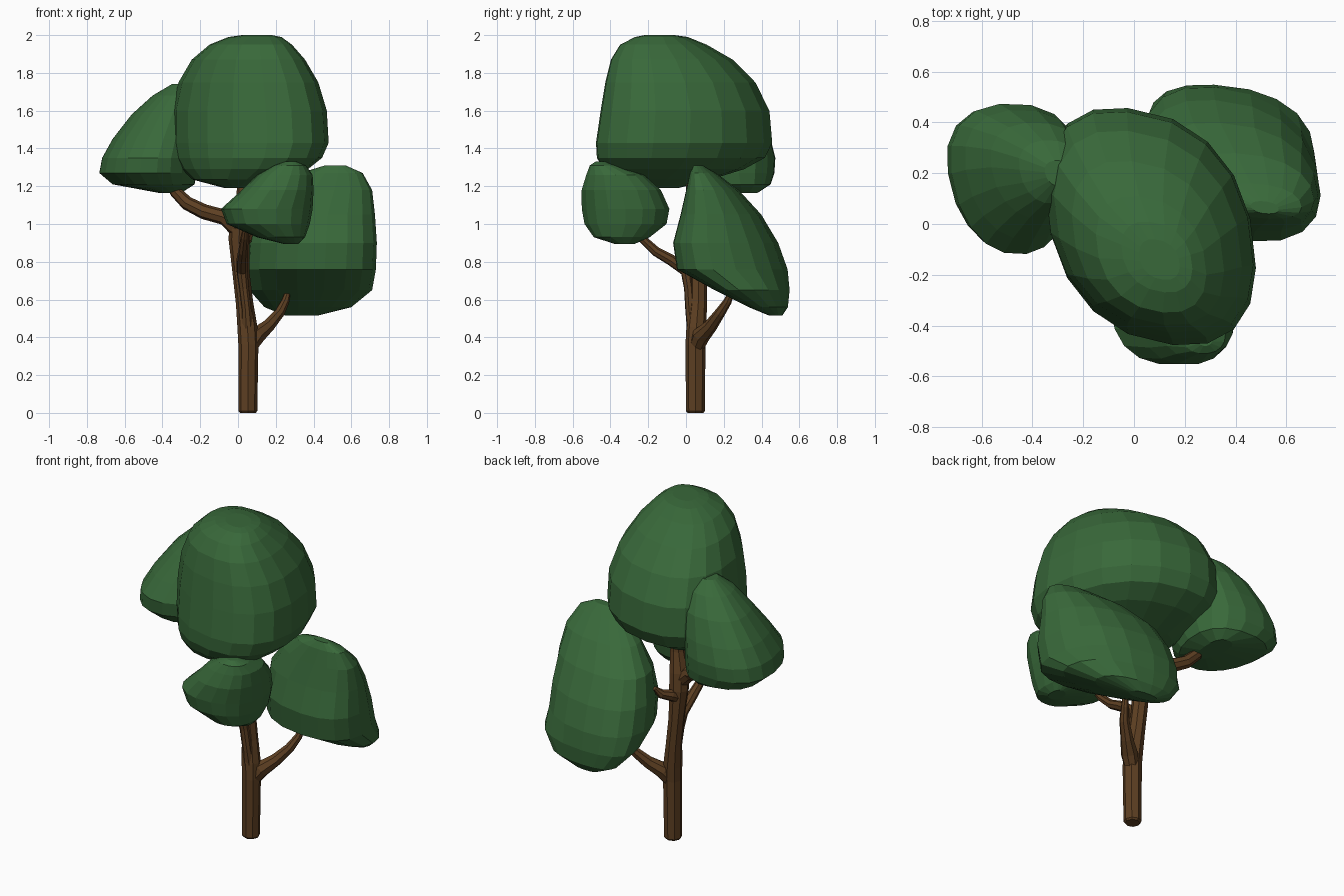
import bpy, bmesh
from math import sin, cos, pi, asin, copysign


def material(name, rgb):
    m = bpy.data.materials.new(name)
    m.diffuse_color = (*rgb, 1)
    return m


LEAF = material("leaf_green", (0.04, 0.14, 0.042))
BARK = material("bark_brown", (0.11, 0.05, 0.016))


def soft(v, p=0.88):
    """Slightly squared-off sine or cosine."""
    return copysign(abs(v) ** p, v)


def crown(name, levels, lean=0.0, taper=0.0, sides=18):
    """Loft of skewed rounded sections; each level is (z, x0, x1, y0, y1)."""
    bm = bmesh.new()
    rings = []
    for z, x0, x1, y0, y1 in levels:
        ring = []
        for i in range(sides):
            t = 2 * pi * i / sides
            s = soft(sin(t + asin(lean)))
            x = (x0 + x1) / 2 + (x1 - x0) / 2 * soft(cos(t)) * (1 + taper * s)
            y = (y0 + y1) / 2 + (y1 - y0) / 2 * s
            ring.append(bm.verts.new((x, y, z)))
        rings.append(ring)
    for a, b in zip(rings, rings[1:]):
        for i in range(sides):
            j = (i + 1) % sides
            bm.faces.new((a[i], a[j], b[j], b[i]))
    bm.faces.new(rings[0][::-1])
    bm.faces.new(rings[-1])
    bmesh.ops.recalc_face_normals(bm, faces=bm.faces)
    me = bpy.data.meshes.new(name)
    bm.to_mesh(me)
    bm.free()
    me.materials.append(LEAF)
    bpy.context.collection.objects.link(bpy.data.objects.new(name, me))


def limb(name, points):
    """Tapered eight-sided tube; each point is (x, y, z, radius)."""
    cu = bpy.data.curves.new(name, 'CURVE')
    cu.dimensions = '3D'
    cu.bevel_depth = 1.0
    cu.bevel_resolution = 2
    cu.use_fill_caps = True
    sp = cu.splines.new('POLY')
    sp.points.add(len(points) - 1)
    for p, (x, y, z, r) in zip(sp.points, points):
        p.co = (x, y, z, 1)
        p.radius = r
    sp.use_smooth = False
    cu.materials.append(BARK)
    ob = bpy.data.objects.new(name, cu)
    bpy.context.collection.objects.link(ob)
    bpy.ops.object.select_all(action='DESELECT')
    ob.select_set(True)
    bpy.context.view_layer.objects.active = ob
    bpy.ops.object.convert(target='MESH')


# Foliage masses
crown("top_foliage", [
    (1.19, -.07, .05, -.24, -.04), (1.235, -.24, .23, -.37, .13),
    (1.29, -.30, .37, -.44, .31),
    (1.35, -.335, .445, -.475, .42), (1.43, -.35, .48, -.48, .46),
    (1.60, -.35, .47, -.455, .445), (1.75, -.315, .425, -.43, .37),
    (1.87, -.245, .355, -.40, .25), (1.95, -.15, .285, -.35, .11),
    (1.99, -.05, .23, -.27, .01), (2.00, .02, .18, -.22, -.06)], lean=-0.3)
crown("left_foliage", [
    (1.165, -.42, -.30, .13, .38), (1.21, -.66, -.23, -.04, .45),
    (1.27, -.73, -.22, -.11, .47), (1.35, -.715, -.22, -.12, .475),
    (1.45, -.66, -.21, -.06, .45), (1.58, -.56, -.20, .02, .40),
    (1.68, -.45, -.21, .08, .33), (1.74, -.35, -.25, .15, .25)],
    lean=-0.05, taper=0.17)
crown("right_foliage", [
    (.515, .25, .42, .44, .51), (.56, .14, .60, .33, .54),
    (.65, .06, .71, .15, .55), (.76, .04, .73, -.05, .54),
    (.90, .05, .735, -.07, .49), (1.05, .09, .725, -.03, .40),
    (1.18, .20, .71, .00, .28), (1.27, .33, .66, .02, .16),
    (1.31, .46, .57, .04, .09)], lean=-0.3)
crown("front_foliage", [
    (.895, .24, .32, -.38, -.27), (.93, .10, .355, -.49, -.19),
    (1.00, -.06, .38, -.54, -.10), (1.08, -.09, .395, -.555, -.085),
    (1.18, .02, .40, -.555, -.13), (1.26, .10, .395, -.53, -.22),
    (1.31, .19, .36, -.51, -.36), (1.33, .25, .31, -.48, -.42)])

# Trunk and branches
limb("trunk", [
    (.052, .05, 0, .042), (.052, .05, .01, .05), (.055, .05, .36, .053),
    (.05, .055, .45, .053), (.035, .065, .58, .046), (.015, .068, .75, .045),
    (.005, .06, .92, .055), (.01, .05, 1.02, .055), (.03, .04, 1.14, .04),
    (.04, .03, 1.35, .03)])
limb("right_branch", [
    (.055, .05, .34, .04), (.10, .08, .41, .048), (.16, .13, .46, .036),
    (.22, .18, .53, .028), (.25, .22, .59, .022), (.27, .25, .66, .012)])
limb("left_branch", [
    (.0, .05, .97, .045), (-.07, .06, 1.035, .042), (-.18, .09, 1.065, .04),
    (-.27, .12, 1.11, .037), (-.33, .14, 1.17, .032), (-.37, .15, 1.26, .025)])
limb("front_branch", [
    (.05, .04, .44, .036), (.046, .022, .54, .026), (.032, .015, .66, .026),
    (.022, .0, .75, .03), (.022, -.08, .81, .03), (.027, -.16, .855, .026),
    (.035, -.24, .93, .021), (.04, -.28, .98, .014)])
limb("back_stub", [
    (.0, .06, .87, .035), (.02, .12, .90, .032), (.05, .17, .92, .026),
    (.07, .20, .96, .012)])
